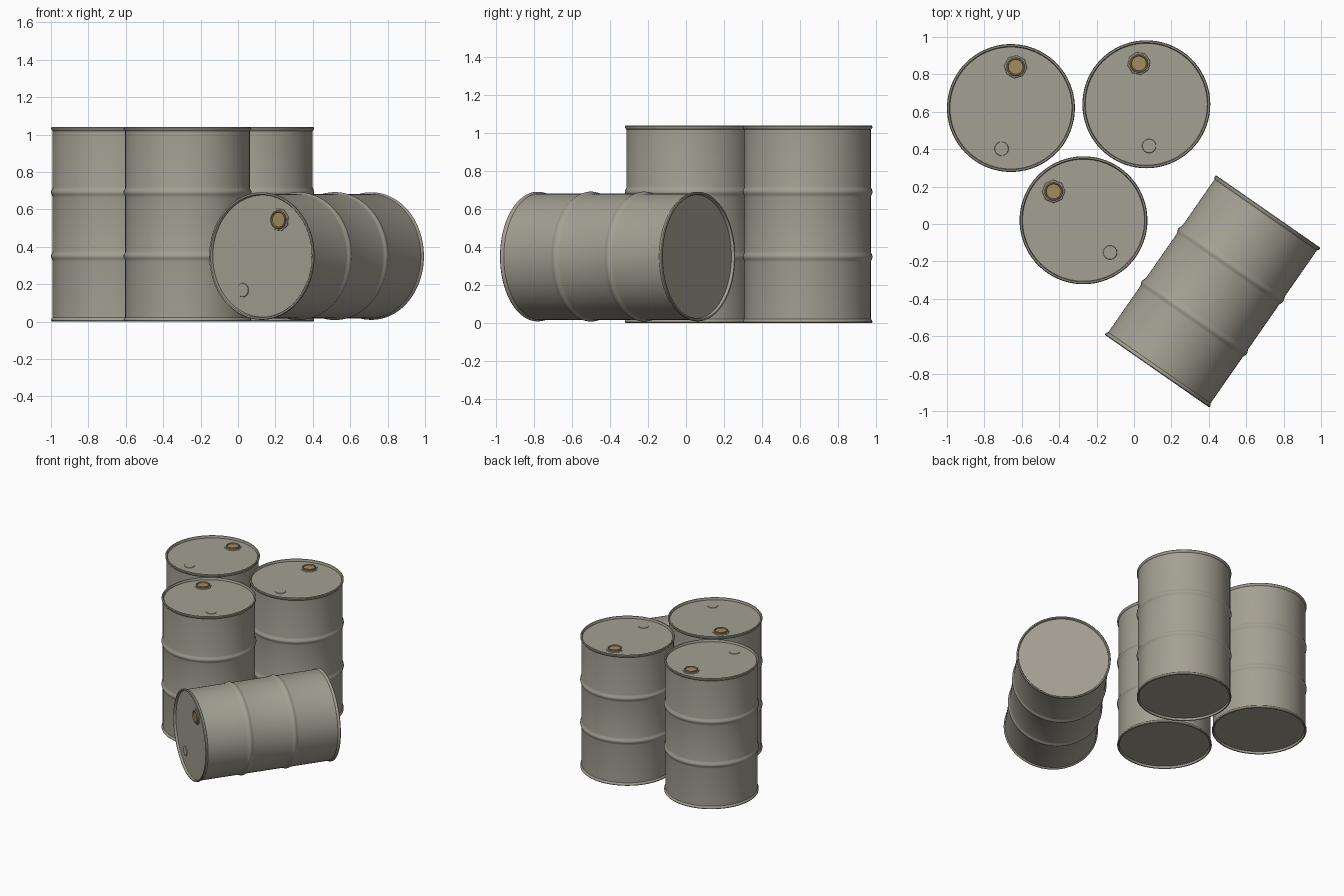
import bpy
import bmesh
from math import radians, sin, cos, pi
from mathutils import Matrix, Vector

if "Cube" in bpy.data.objects:
    bpy.data.objects.remove(bpy.data.objects["Cube"], do_unlink=True)

HEIGHT = 1.04
BODY = 0.333
RIM = 0.341
LID = HEIGHT - 0.017


def make_material(name, color):
    mat = bpy.data.materials.new(name)
    mat.use_nodes = True
    mat.diffuse_color = color
    bsdf = mat.node_tree.nodes["Principled BSDF"]
    bsdf.inputs["Base Color"].default_value = color
    bsdf.inputs["Roughness"].default_value = 0.6
    return mat


steel = make_material("warm grey steel", (0.37, 0.35, 0.29, 1))
brass = make_material("dull brass", (0.36, 0.26, 0.115, 1))


def lathe(name, profile, sides, mat):
    """Revolve (radius, height) points around z; zero radius makes a pole."""
    bm = bmesh.new()
    rings = []
    for r, z in profile:
        count = 1 if r == 0 else sides
        rings.append([bm.verts.new((r * cos(2 * pi * i / sides),
                                    r * sin(2 * pi * i / sides), z))
                      for i in range(count)])
    for low, high in zip(rings, rings[1:]):
        for i in range(sides):
            j = (i + 1) % sides
            corners = [low[i % len(low)], low[j % len(low)],
                       high[j % len(high)], high[i % len(high)]]
            bm.faces.new(list(dict.fromkeys(corners)))
    bmesh.ops.recalc_face_normals(bm, faces=bm.faces)
    mesh = bpy.data.meshes.new(name)
    bm.to_mesh(mesh)
    bm.free()
    mesh.materials.append(mat)
    return mesh


def rib(z):
    """Rolled hoop that swells out of the drum wall."""
    steps = 8
    return [(BODY + 0.009 * (1 - cos(2 * pi * k / steps)) / 2,
             z + 0.028 * (2 * k / steps - 1)) for k in range(steps + 1)]


# Drum shell: recessed ends, rolled rims and two hoops
rim = [(0.326, 0.017), (0.327, 0.005), (0.330, 0.001), (0.334, 0),
       (0.338, 0.001), (RIM, 0.005), (RIM, 0.011), (0.338, 0.016), (BODY, 0.022)]
profile = ([(0, 0.017)] + rim + rib(0.349) + rib(0.691)
           + [(r, HEIGHT - z) for r, z in reversed(rim)] + [(0, LID)])
drum_mesh = lathe("drum", profile, 72, steel)

# Filler flange, brass plug with a sunken centre, and small vent cap
flange_mesh = lathe("filler_flange", [(0, 0), (0.062, 0), (0.060, 0.004),
                                      (0.052, 0.006), (0, 0.006)], 8, steel)
plug_mesh = lathe("filler_plug", [(0, 0), (0.050, 0), (0.050, 0.013), (0.047, 0.016),
                                  (0.042, 0.016), (0.039, 0.009), (0, 0.009)], 32, brass)
vent_mesh = lathe("vent_cap", [(0, 0), (0.038, 0), (0.036, 0.004), (0, 0.005)], 16, steel)


def add(name, mesh, matrix):
    obj = bpy.data.objects.new(name, mesh)
    bpy.context.collection.objects.link(obj)
    obj.matrix_world = matrix
    bpy.ops.object.select_all(action="DESELECT")
    obj.select_set(True)
    bpy.context.view_layer.objects.active = obj
    bpy.ops.object.shade_smooth_by_angle(angle=radians(35))


def add_drum(prefix, base, spin):
    matrix = base @ Matrix.Rotation(radians(spin), 4, "Z")
    add(prefix + "_drum", drum_mesh, matrix)
    filler = matrix @ Matrix.Translation((0, 0.222, LID))
    add(prefix + "_filler_flange", flange_mesh, filler)
    add(prefix + "_filler_plug", plug_mesh, filler)
    add(prefix + "_vent_cap", vent_mesh,
        matrix @ Matrix.Translation((-0.025, -0.222, LID)))


# Three standing drums
add_drum("back_right", Matrix.Translation((-0.658, 0.62, 0)), -6.5)
add_drum("back_left", Matrix.Translation((0.066, 0.64, 0)), 10.3)
add_drum("middle", Matrix.Translation((-0.27, 0.02, 0)), 46)

# Fallen drum, with its lid towards the front
axis = Vector((-0.571, -0.821, 0)).normalized()
up = Vector((0, 0, 1))
side = up.cross(axis)
lying = Matrix((side, up, axis)).transposed().to_4x4()
lying.translation = (0.717, 0.067, 0.35)
add_drum("fallen", lying, -29)
